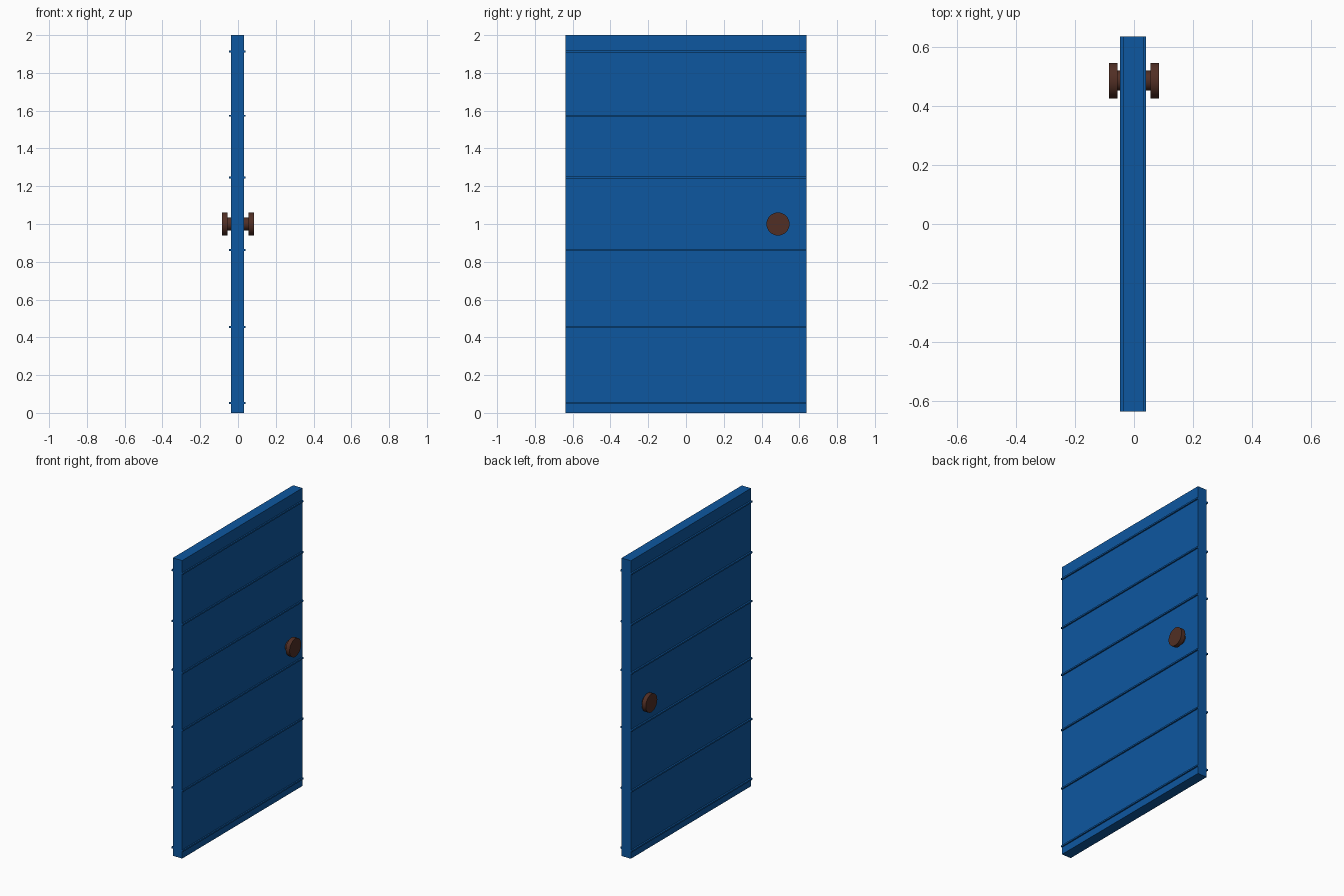
import bpy
import math

cube = bpy.data.objects.get("Cube")
if cube:
    bpy.data.objects.remove(cube, do_unlink=True)


def material(name, color):
    m = bpy.data.materials.new(name)
    m.use_nodes = True
    m.diffuse_color = color
    m.node_tree.nodes["Principled BSDF"].inputs["Base Color"].default_value = color
    return m


blue = material("door blue", (0.004, 0.095, 0.35, 1))
brown = material("knob brown", (0.082, 0.028, 0.018, 1))


def box(name, x0, x1, half_y, z0, z1, mat):
    bpy.ops.mesh.primitive_cube_add(size=1, location=((x0 + x1) / 2, 0, (z0 + z1) / 2))
    ob = bpy.context.object
    ob.name = name
    ob.scale = (x1 - x0, 2 * half_y, z1 - z0)
    bpy.ops.object.transform_apply(location=False, rotation=False)
    ob.data.materials.append(mat)


def disc(name, x0, x1, radius, mat):
    bpy.ops.mesh.primitive_cylinder_add(
        vertices=32, radius=radius, depth=x1 - x0,
        location=((x0 + x1) / 2, KNOB_Y, KNOB_Z), rotation=(0, math.pi / 2, 0))
    ob = bpy.context.object
    ob.name = name
    ob.data.materials.append(mat)
    bpy.ops.object.shade_smooth_by_angle()


# Door slab
HALF_WIDTH = 0.638
box("door_slab", -0.037, 0.032, HALF_WIDTH, 0, 2, blue)

# Thin horizontal strips standing proud of both faces
for i, z in enumerate((0.053, 0.455, 0.862, 1.246, 1.573, 1.914)):
    box(f"strip_{i + 1}", -0.048, 0.041, HALF_WIDTH, z - 0.005, z + 0.005, blue)

# Knobs joined by a spindle through the door
KNOB_Y, KNOB_Z = 0.487, 1.0
disc("knob_spindle", -0.06, 0.06, 0.034, brown)
disc("left_knob", 0.056, 0.085, 0.061, brown)
disc("right_knob", -0.085, -0.056, 0.061, brown)
